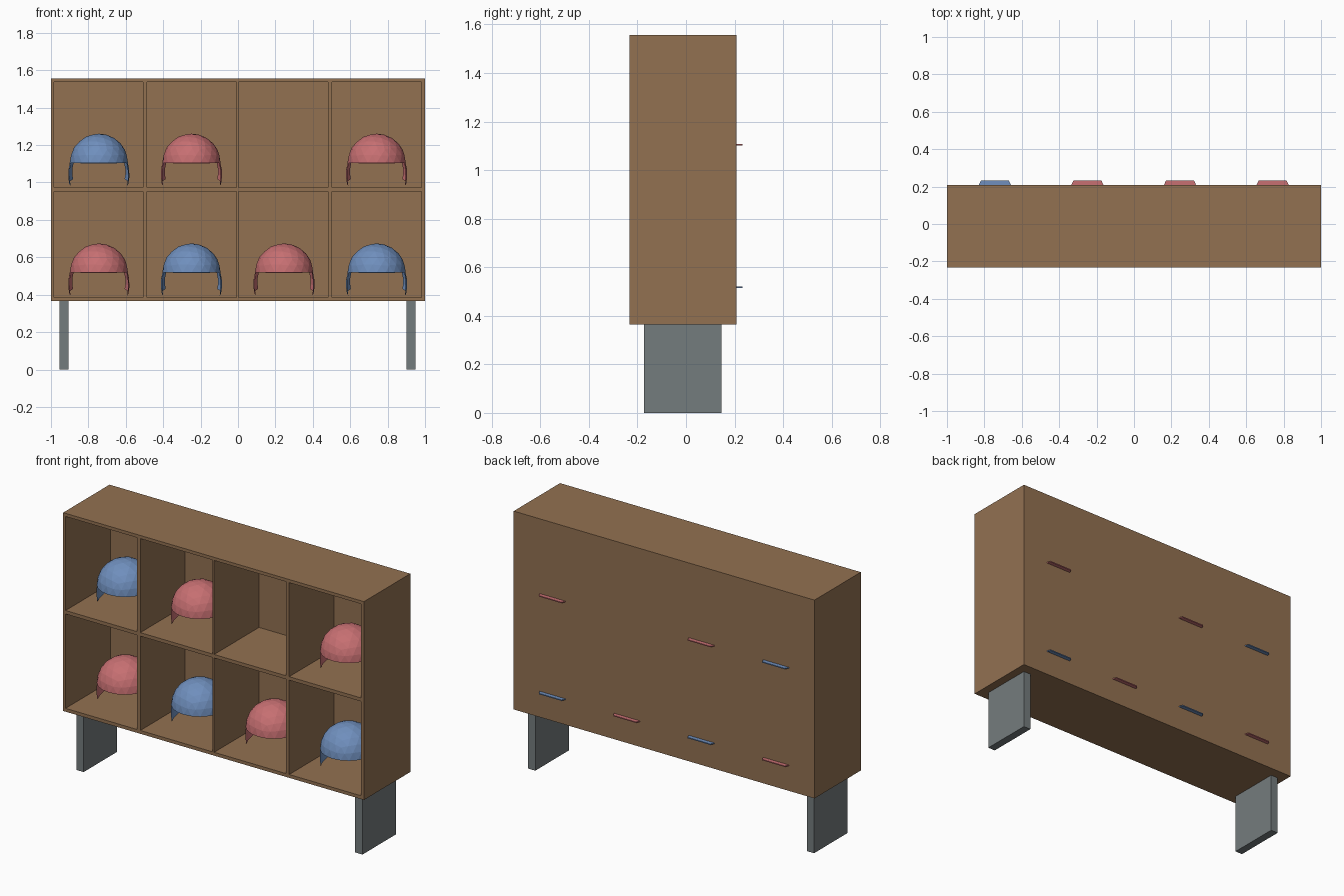
import bpy, bmesh
from math import sin, cos, radians
from mathutils import Vector, Matrix

cube = bpy.data.objects.get("Cube")
if cube:
    bpy.data.objects.remove(cube, do_unlink=True)


def material(name, rgb):
    m = bpy.data.materials.new(name)
    m.use_nodes = True
    m.diffuse_color = (*rgb, 1)
    m.node_tree.nodes["Principled BSDF"].inputs["Base Color"].default_value = (*rgb, 1)
    return m


wood = material("wood brown", (0.29, 0.165, 0.083))
steel = material("steel grey", (0.175, 0.2, 0.207))
blue = material("helmet blue", (0.16, 0.275, 0.51))
red = material("helmet red", (0.57, 0.16, 0.168))


def finish(bm, name, mat):
    mesh = bpy.data.meshes.new(name)
    bm.to_mesh(mesh)
    bm.free()
    mesh.materials.append(mat)
    ob = bpy.data.objects.new(name, mesh)
    bpy.context.collection.objects.link(ob)
    return ob


def box(lo, hi):
    bm = bmesh.new()
    lo, hi = Vector(lo), Vector(hi)
    mat = Matrix.Translation((lo + hi) / 2) @ Matrix.Diagonal((*(hi - lo), 1))
    bmesh.ops.create_cube(bm, size=1, matrix=mat)
    return bm


FRONT, BACK, BOTTOM, TOP = -0.232, 0.208, 0.365, 1.557
COLUMNS = [(-0.984, -0.508), (-0.487, -0.008), (0.004, 0.481), (0.503, 0.98)]
ROWS = [(0.385, 0.952), (0.973, 1.538)]

# Cabinet: solid box with the cubbies pushed in from the front
bm = box((-1, FRONT, BOTTOM), (1, BACK, TOP))
cuts = [((x, 0, 0), (1, 0, 0)) for pair in COLUMNS for x in pair]
cuts += [((0, 0, z), (0, 0, 1)) for pair in ROWS for z in pair]
for co, no in cuts:
    bmesh.ops.bisect_plane(bm, geom=bm.verts[:] + bm.edges[:] + bm.faces[:],
                           plane_co=co, plane_no=no)


def is_opening(face):
    c = face.calc_center_median()
    return (face.normal.y < -0.9
            and any(a < c.x < b for a, b in COLUMNS)
            and any(a < c.z < b for a, b in ROWS))


bm.normal_update()
for face in [f for f in bm.faces if is_opening(f)]:
    result = bmesh.ops.extrude_face_region(bm, geom=[face])
    verts = [v for v in result["geom"] if isinstance(v, bmesh.types.BMVert)]
    bmesh.ops.translate(bm, verts=verts, vec=(0, BACK - FRONT - 0.014, 0))
    if face.is_valid:
        bmesh.ops.delete(bm, geom=[face], context='FACES_ONLY')
bmesh.ops.recalc_face_normals(bm, faces=bm.faces[:])
finish(bm, "cabinet", wood)

# Slab legs
for name, x in (("right_leg", -0.93), ("left_leg", 0.924)):
    finish(box((x - 0.024, -0.172, 0), (x + 0.024, 0.146, BOTTOM)), name, steel)


def helmet(name, mat, location):
    """Faceted half dome with two ear flaps and a flat brim towards the back."""
    r = 0.156
    bm = bmesh.new()
    bmesh.ops.create_icosphere(bm, subdivisions=3, radius=r)
    bmesh.ops.bisect_plane(bm, geom=bm.verts[:] + bm.edges[:] + bm.faces[:],
                           plane_co=(0, 0, 0), plane_no=(0, 0, 1), clear_inner=True)
    # Ear flaps: curved sheets hanging from the rim, shorter towards the brim
    steps, levels = 5, (0, 0.35, 0.7, 1)
    for side in (-1, 1):
        grid = []
        for i in range(steps):
            t = i / (steps - 1)
            a = radians(-18 + 48 * t)
            depth = 0.122 - 0.035 * t
            grid.append([])
            for k in levels:
                rad = r + 0.03 * k * (1 - 0.9 * k)
                grid[-1].append(bm.verts.new((side * rad * cos(a), rad * sin(a), -depth * k)))
        for i in range(steps - 1):
            for j in range(len(levels) - 1):
                quad = [grid[i][j], grid[i][j + 1], grid[i + 1][j + 1], grid[i + 1][j]]
                bm.faces.new(quad if side > 0 else quad[::-1])
    # Brim
    half = [(0.098, 0.12), (0.086, 0.216), (0.075, 0.24)]
    outline = half + [(-x, y) for x, y in reversed(half)]
    face = bm.faces.new([bm.verts.new((x, y, -0.003)) for x, y in outline])
    base = bmesh.ops.extrude_face_region(bm, geom=[face], use_keep_orig=True)
    verts = [v for v in base["geom"] if isinstance(v, bmesh.types.BMVert)]
    bmesh.ops.translate(bm, verts=verts, vec=(0, 0, 0.006))
    finish(bm, name, mat).location = location


# Helmets in the cubbies, one pattern per shelf
for shelf, z, pattern in (("lower", 0.518, (red, blue, red, blue)),
                          ("upper", 1.105, (blue, red, None, red))):
    for i, mat in enumerate(pattern):
        if mat:
            helmet(f"{shelf}_helmet_{i + 1}", mat, (-0.744 + 0.495 * i, -0.008, z))
